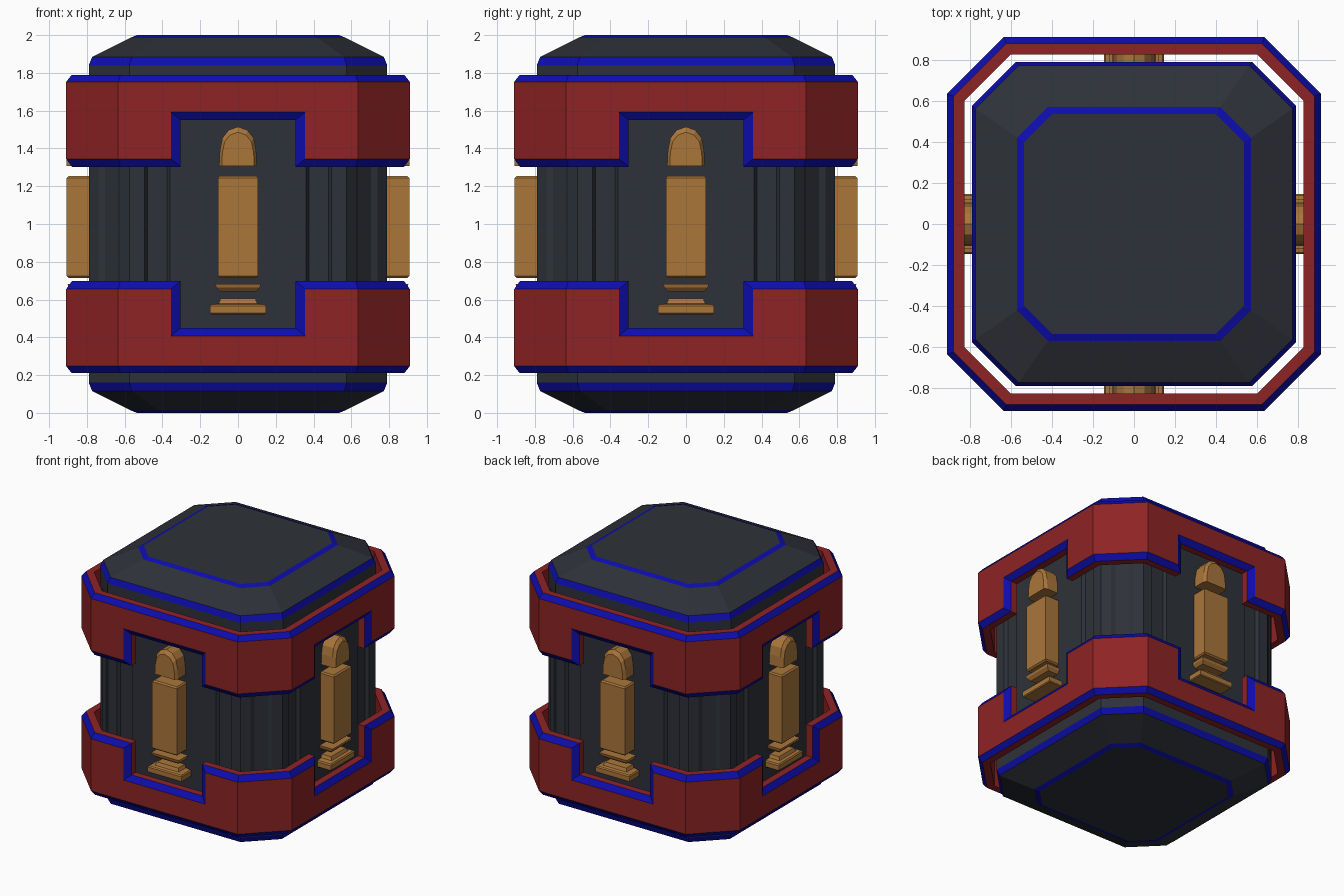
import bpy, bmesh, math
from mathutils import Matrix

if "Cube" in bpy.data.objects:
    bpy.data.objects.remove(bpy.data.objects["Cube"])


def material(name, rgb):
    m = bpy.data.materials.new(name)
    m.diffuse_color = (*rgb, 1)
    m.use_nodes = True
    m.node_tree.nodes["Principled BSDF"].inputs["Base Color"].default_value = m.diffuse_color
    return m


DARK = material("dark_metal", (0.027, 0.031, 0.040))
BLUE = material("blue_trim", (0.004, 0.004, 0.42))
RED = material("red_armour", (0.27, 0.017, 0.018))
TAN = material("bronze", (0.40, 0.18, 0.042))


def make(name, bm, mats):
    bmesh.ops.recalc_face_normals(bm, faces=bm.faces[:])
    me = bpy.data.meshes.new(name)
    bm.to_mesh(me)
    bm.free()
    for m in mats:
        me.materials.append(m)
    ob = bpy.data.objects.new(name, me)
    bpy.context.collection.objects.link(ob)
    return ob


def loft(name, loops, mats, bands=()):
    """Skin closed loops of 3D points and cap both ends; bands get material 1."""
    bm = bmesh.new()
    rows = [[bm.verts.new(p) for p in loop] for loop in loops]
    n = len(rows[0])
    for i in range(len(rows) - 1):
        for j in range(n):
            k = (j + 1) % n
            f = bm.faces.new((rows[i][j], rows[i][k], rows[i + 1][k], rows[i + 1][j]))
            f.material_index = int(i in bands)
    bm.faces.new(rows[0])
    bm.faces.new(rows[-1])
    return make(name, bm, mats)


def turn(p, q):
    """Rotate a 2D point by q clockwise quarter turns."""
    x, y = p
    for _ in range(q):
        x, y = y, -x
    return x, y


def octagon(a, c, z):
    return [(*turn(p, q), z) for q in range(4) for p in ((c, a), (a, c))]


# Chamfered end caps with blue bands, top and bottom
cap = [(0.79, 0.575, 1.70), (0.79, 0.575, 1.84), (0.772, 0.562, 1.885),
       (0.57, 0.42, 1.986), (0.535, 0.40, 2.0)]
for name, flip in (("top_cap", False), ("bottom_cap", True)):
    loft(name, [octagon(a, c, 2 - z if flip else z) for a, c, z in cap],
         [DARK, BLUE], bands=(1, 3))

# Fluted core: one eighth of the outline, mirrored and turned
eighth = [(0.36, 0.788), (0.375, 0.765), (0.48, 0.765), (0.495, 0.788),
          (0.575, 0.788), (0.625, 0.738), (0.635, 0.705)]
quarter = eighth + [(y, x) for x, y in reversed(eighth)]
outline = [turn(p, q) for q in range(4) for p in quarter]
loft("fluted_core", [[(x, y, z) for x, y in outline] for z in (0.29, 1.71)], [DARK])


# Notched armour rings: a bevelled section carried round the octagon
def armour_ring(name, flip):
    A, C, D, T = 0.91, 0.635, 0.03, 0.085
    k = math.tan(math.radians(22.5))

    def section(s, low, notch, q):
        def pt(d, z, inset):
            x = (0.305 if inset else 0.355) if notch else C - d * k
            return (*turn((s * x, A - d), q), 2 - z if flip else z)
        return [pt(T, low, True), pt(T, 1.79, True), pt(D, 1.79, True),
                pt(0, 1.752, False), pt(0, low + 0.042, False), pt(D, low, True)]

    stations = [(-1, 1.303, False), (-1, 1.303, True), (-1, 1.55, True),
                (1, 1.55, True), (1, 1.303, True), (1, 1.303, False)]
    bm = bmesh.new()
    rows = [[bm.verts.new(p) for p in section(*st, q)]
            for q in range(4) for st in stations]
    for i, row in enumerate(rows):
        nxt = rows[(i + 1) % len(rows)]
        step = i % 6 in (1, 3)          # vertical side of a notch
        for j in ((4, 5) if step else range(6)):
            m = (j + 1) % 6
            f = bm.faces.new((row[j], row[m], nxt[m], nxt[j]))
            f.material_index = int(j in (2, 4))
    bmesh.ops.remove_doubles(bm, verts=bm.verts[:], dist=1e-5)
    return make(name, bm, [RED, BLUE])


armour_ring("upper_armour_ring", False)
armour_ring("lower_armour_ring", True)

# Bronze column ornaments: stacked tiers of (half width, front depth, height)
BACK = -0.79
tiers = {
    "column_shaft": [(0.098, 0.896, 0.715), (0.107, 0.907, 0.725),
                     (0.107, 0.907, 1.243), (0.098, 0.896, 1.253)],
    "column_collar": [(0.098, 0.875, 0.643), (0.116, 0.897, 0.665),
                      (0.120, 0.902, 0.683)],
    "column_base": [(0.142, 0.900, 0.522), (0.147, 0.907, 0.528),
                    (0.147, 0.907, 0.565), (0.140, 0.900, 0.574),
                    (0.102, 0.880, 0.580), (0.092, 0.870, 0.605)],
}
parts = [loft(n, [[(-w, BACK, z), (-w, -d, z), (w, -d, z), (w, BACK, z)]
                  for w, d, z in t], [TAN]) for n, t in tiers.items()]

# Rounded column head with a bevelled front
half = [(0.10, 1.308), (0.096, 1.39), (0.083, 1.455), (0.05, 1.497)]
arch = half + [(0, 1.515)] + [(-x, z) for x, z in reversed(half)]
parts.append(loft("column_head",
                  [[(x * s, y, 1.308 + (z - 1.308) * s) for x, z in arch]
                   for y, s in ((BACK, 1), (-0.885, 1), (-0.907, 0.86))], [TAN]))

# Repeat the ornaments on the other three sides
for ob in parts:
    for q, side in ((1, "right"), (2, "back"), (3, "left")):
        copy = bpy.data.objects.new(ob.name + "_" + side, ob.data)
        copy.matrix_world = Matrix.Rotation(q * math.pi / 2, 4, "Z")
        bpy.context.collection.objects.link(copy)
    ob.name += "_front"
